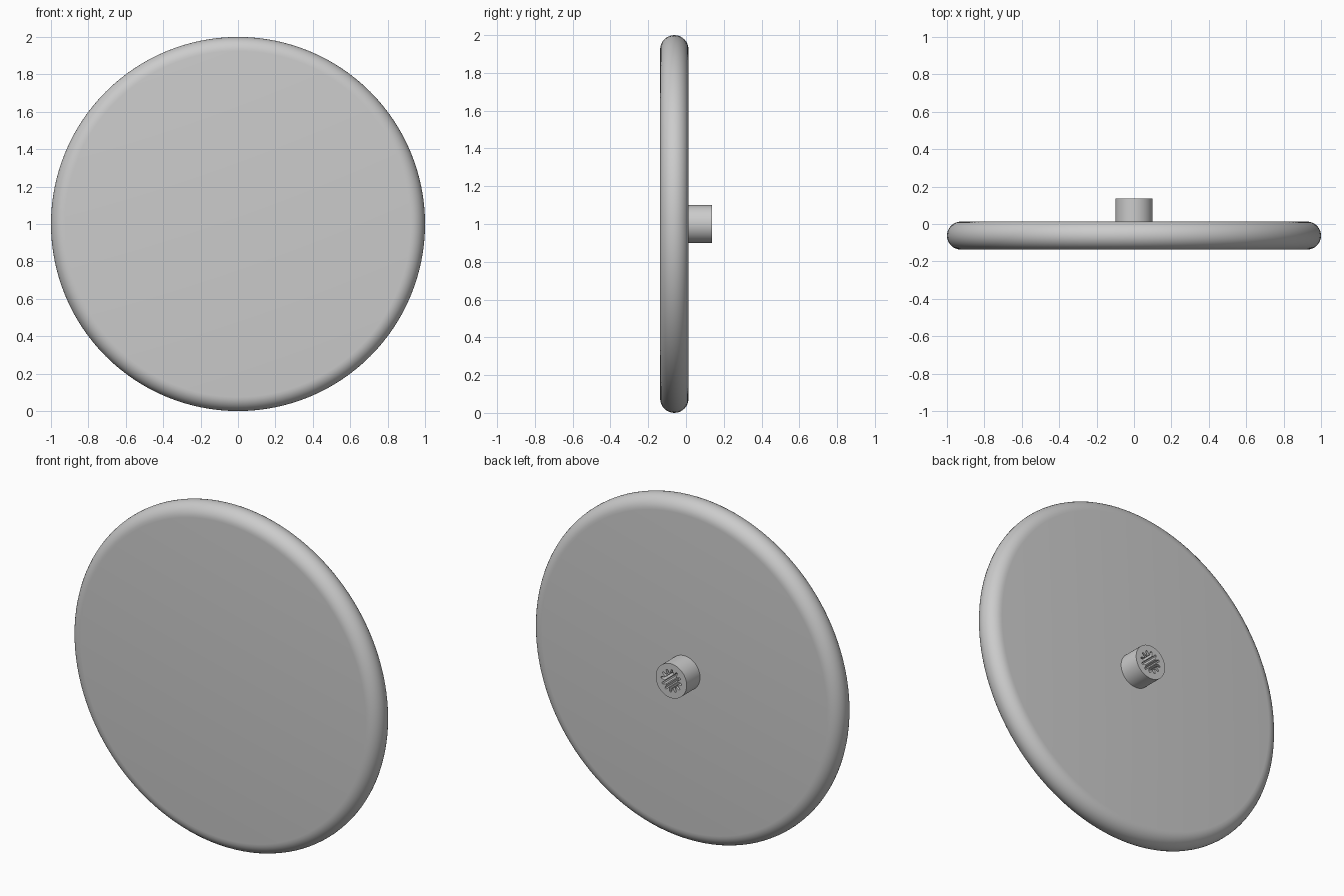
import bpy, bmesh
from math import sin, cos, pi

cube = bpy.data.objects.get("Cube")
if cube:
    bpy.data.objects.remove(cube)

grey = bpy.data.materials.new("plain grey")
grey.use_nodes = True
COLOUR = (0.6, 0.6, 0.6, 1)
grey.diffuse_color = COLOUR
grey.node_tree.nodes["Principled BSDF"].inputs["Base Color"].default_value = COLOUR

CENTRE = 1.0            # height of the axis
FRONT, BACK = -0.137, 0.013
HUB_END = 0.137


def ring(bm, radii, y):
    """Closed loop of vertices around the y axis, one per radius."""
    n = len(radii)
    return [bm.verts.new((r * cos(2 * pi * i / n), y, CENTRE + r * sin(2 * pi * i / n)))
            for i, r in enumerate(radii)]


def build(name, loops):
    """Skin consecutive loops and cap both ends."""
    bm = bmesh.new()
    rings = [ring(bm, radii, y) for radii, y in loops]
    for a, b in zip(rings, rings[1:]):
        n = len(a)
        for i in range(n):
            j = (i + 1) % n
            bm.faces.new((a[i], a[j], b[j], b[i]))
    bm.faces.new(rings[0])
    bm.faces.new(rings[-1])
    bmesh.ops.recalc_face_normals(bm, faces=bm.faces)
    mesh = bpy.data.meshes.new(name)
    bm.to_mesh(mesh)
    bm.free()
    mesh.materials.append(grey)
    obj = bpy.data.objects.new(name, mesh)
    bpy.context.collection.objects.link(obj)
    bpy.ops.object.select_all(action='DESELECT')
    obj.select_set(True)
    bpy.context.view_layer.objects.active = obj
    bpy.ops.object.shade_smooth_by_angle(angle=pi / 6)
    return obj


# Disc with a fully rounded rim
edge = (BACK - FRONT) / 2
middle = (BACK + FRONT) / 2
STEPS = 16
build("disc", [([1 - edge + edge * sin(pi * k / STEPS)] * 128,
                middle - edge * cos(pi * k / STEPS)) for k in range(STEPS + 1)])

# Hub with a splined socket
TEETH = 12
tooth = [0.066, 0.066, 0.066, 0.054, 0.042, 0.042, 0.042, 0.054]
spline = tooth * TEETH
outer = [0.1] * len(spline)
build("splined_hub", [(outer, BACK - 0.01), (outer, HUB_END),
                      (spline, HUB_END), (spline, BACK + 0.003)])
